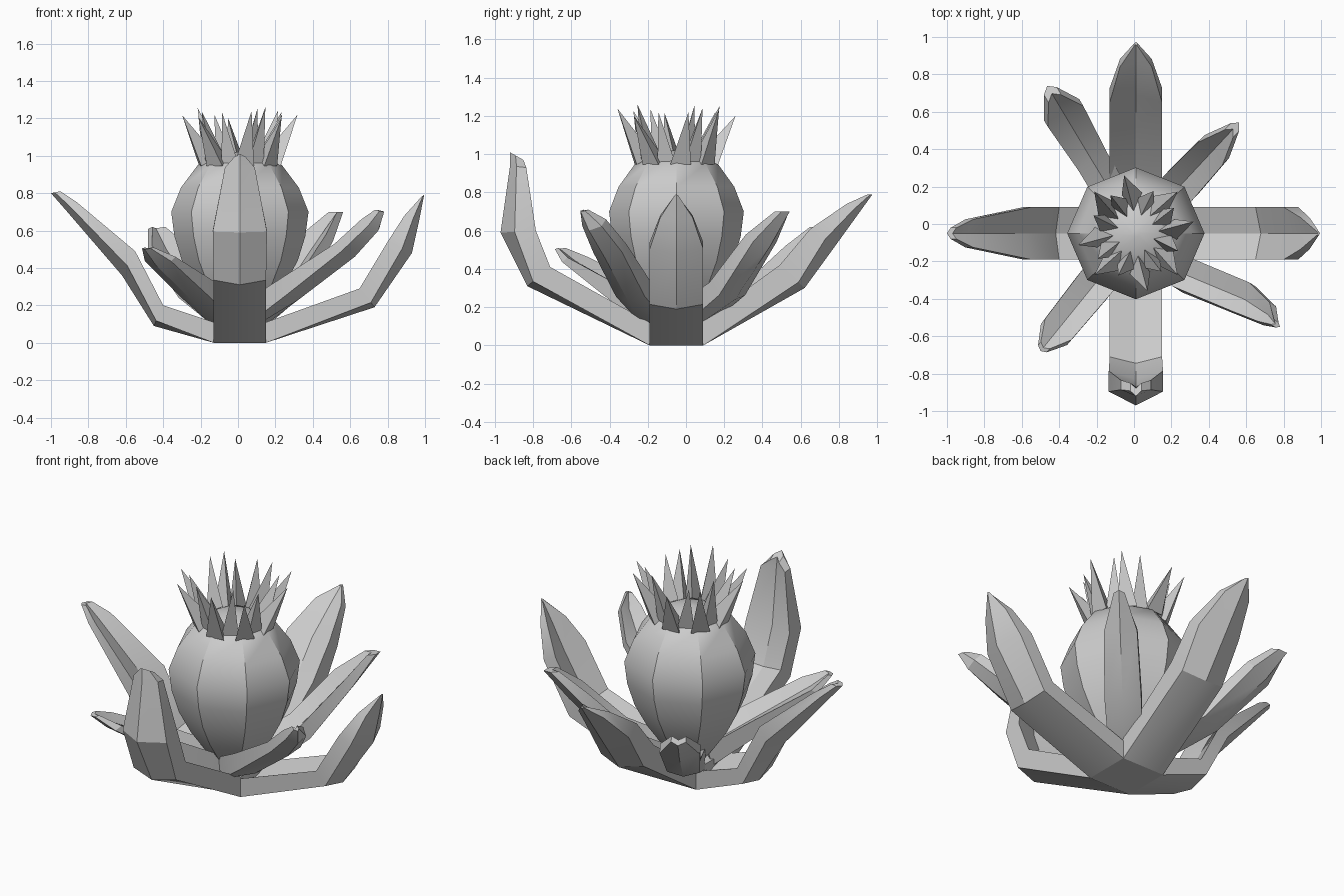
import bpy, bmesh, math
from mathutils import Vector

CX, CY = 0.01, -0.05   # plant axis


def finish(name, bm, angle=25):
    bmesh.ops.remove_doubles(bm, verts=bm.verts, dist=0.0005)
    bmesh.ops.recalc_face_normals(bm, faces=bm.faces)
    me = bpy.data.meshes.new(name)
    bm.to_mesh(me)
    bm.free()
    ob = bpy.data.objects.new(name, me)
    bpy.context.collection.objects.link(ob)
    bpy.ops.object.select_all(action='DESELECT')
    ob.select_set(True)
    bpy.context.view_layer.objects.active = ob
    bpy.ops.object.shade_smooth_by_angle(angle=math.radians(angle))
    return ob


def skin(bm, rings):
    for a, b in zip(rings, rings[1:]):
        n = len(a)
        for i in range(n):
            j = (i + 1) % n
            bm.faces.new((a[i], a[j], b[j], b[i]))
    bm.faces.new(rings[0])
    bm.faces.new(rings[-1])


def leaf(name, degrees, sections, groove=0.045):
    """Section: outer (r, z), inner (r, z), half width, sideways shift."""
    a = math.radians(degrees)
    out = Vector((math.cos(a), math.sin(a), 0))
    side = Vector((-math.sin(a), math.cos(a), 0))
    bm = bmesh.new()
    rings = []
    for n, (ro, zo, ri, zi, w, s) in enumerate(sections):
        o = Vector((ro, zo))
        i = Vector((ri, zi))
        d = o - i
        m = i + d.normalized() * min(groove, d.length * 0.4)
        e = o - d * (0, 0.25, 0.4, 0.4, 0.4)[n]      # back bows outward along its middle
        pts = [(e, -w), (o, 0), (e, w), (i, w), (m, 0), (i, -w)]
        rings.append([bm.verts.new(Vector((CX, CY, 0)) + out * p.x
                                   + side * (k + s) + Vector((0, 0, p.y)))
                      for p, k in pts])
    skin(bm, rings)
    return finish(name, bm)


# Four broad leaves
leaf("right_leaf", 0, [
    (0.14, 0, 0.14, 0.11, 0.14, 0), (0.72, 0.19, 0.64, 0.29, 0.14, 0),
    (0.92, 0.48, 0.79, 0.54, 0.14, 0), (0.96, 0.66, 0.88, 0.68, 0.085, 0),
    (0.985, 0.79, 0.97, 0.78, 0.008, 0)])
leaf("left_leaf", 180, [
    (0.14, 0, 0.14, 0.11, 0.14, 0), (0.46, 0.09, 0.41, 0.20, 0.14, 0),
    (0.63, 0.36, 0.56, 0.49, 0.14, 0), (0.94, 0.72, 0.87, 0.75, 0.075, 0),
    (1.01, 0.80, 0.96, 0.81, 0.03, 0)])
leaf("front_leaf", 270, [
    (0.14, 0, 0.14, 0.12, 0.14, 0), (0.78, 0.31, 0.66, 0.41, 0.14, 0),
    (0.92, 0.59, 0.735, 0.60, 0.145, 0), (0.87, 0.94, 0.785, 0.93, 0.08, 0),
    (0.87, 1.01, 0.80, 0.97, 0.03, 0)])
leaf("back_leaf", 90, [
    (0.14, 0, 0.14, 0.13, 0.14, 0), (0.67, 0.30, 0.54, 0.42, 0.14, 0),
    (0.83, 0.52, 0.70, 0.61, 0.14, 0), (0.96, 0.70, 0.89, 0.74, 0.085, 0),
    (1.025, 0.79, 1.00, 0.79, 0.01, 0)])

# Four narrow leaves between them
leaf("back_right_leaf", 47, [
    (0.10, 0.08, 0.07, 0.2, 0.09, 0), (0.42, 0.24, 0.33, 0.33, 0.10, 0),
    (0.67, 0.52, 0.58, 0.58, 0.09, 0), (0.81, 0.70, 0.73, 0.70, 0.03, 0)])
leaf("back_left_leaf", 121, [
    (0.10, 0.08, 0.07, 0.2, 0.09, 0), (0.50, 0.22, 0.44, 0.30, 0.09, 0),
    (0.80, 0.46, 0.73, 0.52, 0.11, 0), (0.92, 0.60, 0.84, 0.62, 0.04, 0)])
leaf("front_left_leaf", 231, [
    (0.10, 0.08, 0.07, 0.2, 0.09, 0), (0.40, 0.22, 0.32, 0.32, 0.10, 0),
    (0.72, 0.42, 0.66, 0.46, 0.09, 0), (0.81, 0.50, 0.77, 0.51, 0.03, 0)])
leaf("front_right_leaf", 327, [
    (0.10, 0.08, 0.07, 0.2, 0.09, -0.03), (0.40, 0.23, 0.32, 0.33, 0.09, -0.04),
    (0.72, 0.46, 0.65, 0.53, 0.09, 0.02), (0.87, 0.60, 0.80, 0.66, 0.06, 0.02),
    (0.92, 0.70, 0.87, 0.71, 0.015, 0.0)])

# Square base joining the leaves
bm = bmesh.new()
bmesh.ops.create_cube(bm, size=1)
for v in bm.verts:
    v.co = (CX + v.co.x * 0.28, CY + v.co.y * 0.28, 0.06 + v.co.z * 0.12)
finish("leaf_base", bm)

# Eight-sided bud
profile = [(0.08, 0.10), (0.16, 0.20), (0.24, 0.31), (0.31, 0.44), (0.35, 0.57),
           (0.367, 0.70), (0.315, 0.83), (0.225, 0.95), (0.12, 1.00), (0.02, 1.02)]
bm = bmesh.new()
skin(bm, [[bm.verts.new((CX + r * math.cos(k * math.pi / 4),
                         CY + r * 0.96 * math.sin(k * math.pi / 4), z))
           for k in range(8)] for r, z in profile])
finish("bud", bm, 32)

# Crown of thin pyramid spikes in two rings
bm = bmesh.new()
for count, turn, r0, r1, zb, tip_r, tip_z in (
        (8, 0.1, 0.22, 0.12, 0.945, 0.315, 1.22), (8, 0.49, 0.19, 0.10, 0.96, 0.245, 1.24)):
    for k in range(count):
        a = turn + k * math.tau / count

        def at(r, da, z):
            return bm.verts.new((CX + r * math.cos(a + da), CY + r * math.sin(a + da), z))
        base = [at(r0, -0.25, zb), at(r0, 0.25, zb), at(r1, 0, zb + 0.05)]
        tip = at(tip_r, 0.1 * (-1) ** k, tip_z + 0.02 * math.sin(2.4 * k))
        bm.faces.new(base)
        for i in range(3):
            bm.faces.new((base[i], base[(i + 1) % 3], tip))
finish("crown_spikes", bm)
